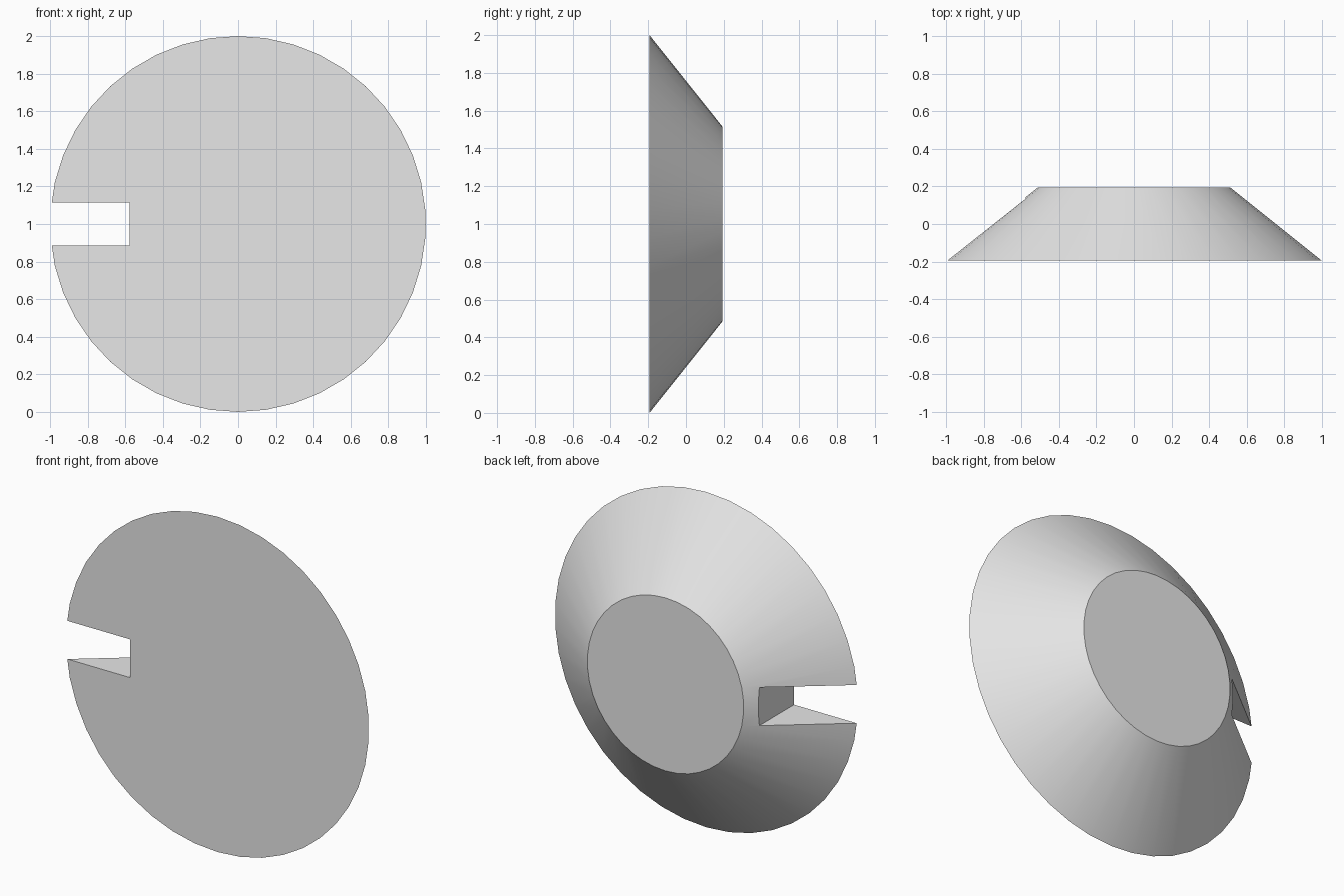
import bpy
import math

SIDES = 42
RIM_RADIUS, BACK_RADIUS, DEPTH = 1.0, 0.516, 0.386
SLOT_FLOOR, SLOT_WIDTH = -0.578, 0.228

default_cube = bpy.data.objects.get("Cube")
if default_cube:
    bpy.data.objects.remove(default_cube, do_unlink=True)

# Single plain grey
grey = bpy.data.materials.new("plain_grey")
grey.use_nodes = True
colour = (0.8, 0.8, 0.8, 1.0)
grey.diffuse_color = colour
grey.node_tree.nodes["Principled BSDF"].inputs["Base Color"].default_value = colour

# Tapered disc: wide face to the front, narrow face to the back
bpy.ops.mesh.primitive_cone_add(
    vertices=SIDES, radius1=RIM_RADIUS, radius2=BACK_RADIUS, depth=DEPTH,
    location=(0, 0, RIM_RADIUS), rotation=(-math.pi / 2, 0, 0))
disc = bpy.context.object
disc.name = "tapered_disc"
disc.data.materials.append(grey)

# Slot cutter reaching in from the right-hand rim
slot_length = 1.0
bpy.ops.mesh.primitive_cube_add(
    size=1, location=(SLOT_FLOOR - slot_length / 2, 0, RIM_RADIUS))
cutter = bpy.context.object
cutter.name = "slot_cutter"
cutter.scale = (slot_length, 1, SLOT_WIDTH)
cutter.hide_render = True
cutter.data.materials.append(grey)

# Cut the slot, then discard the cutter
slot = disc.modifiers.new("rim_slot", "BOOLEAN")
slot.operation = "DIFFERENCE"
slot.solver = "EXACT"
slot.object = cutter
bpy.ops.object.select_all(action="DESELECT")
disc.select_set(True)
bpy.context.view_layer.objects.active = disc
bpy.ops.object.modifier_apply(modifier=slot.name)
bpy.data.objects.remove(cutter, do_unlink=True)

# Smooth cone wall, crisp rims and slot
bpy.ops.object.transform_apply(location=True, rotation=True, scale=True)
bpy.ops.object.shade_smooth_by_angle(angle=math.radians(30))
